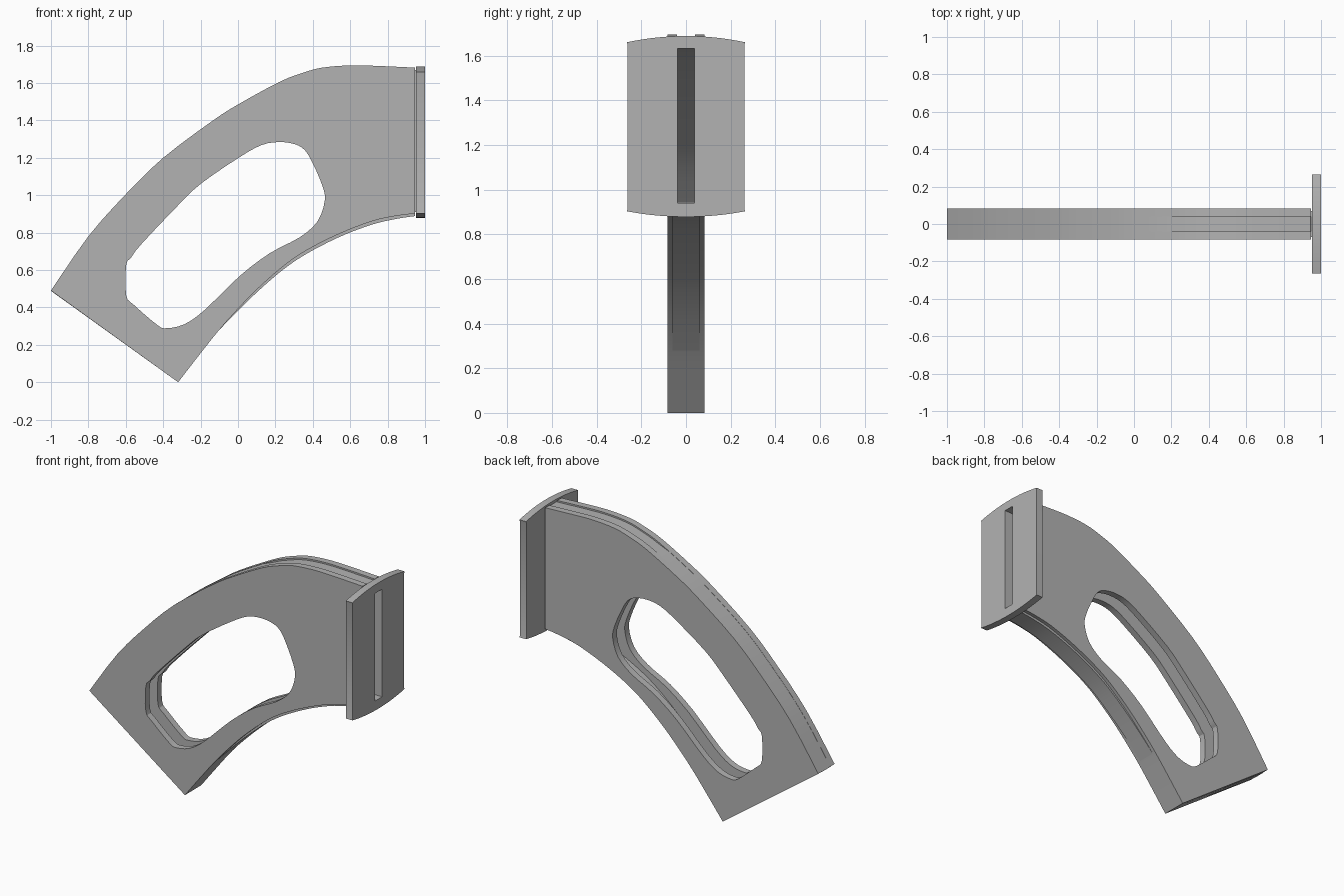
import bpy, bmesh, math
from mathutils import Vector

if "Cube" in bpy.data.objects:
    bpy.data.objects.remove(bpy.data.objects["Cube"])

grey = bpy.data.materials.new("plain_grey")
grey.diffuse_color = (0.45, 0.45, 0.45, 1)
grey.use_nodes = True
grey.node_tree.nodes["Principled BSDF"].inputs["Base Color"].default_value = grey.diffuse_color


def smooth(pts, closed=False, n=3):
    """Catmull-Rom curve through the points."""
    p = [Vector(q) for q in pts]
    out, k = [], len(p)
    for i in range(k if closed else k - 1):
        if closed:
            a, b, c, d = (p[(i + j) % k] for j in (-1, 0, 1, 2))
        else:
            a, b, c, d = p[max(i - 1, 0)], p[i], p[i + 1], p[min(i + 2, k - 1)]
        for s in range(n):
            t = s / n
            out.append(0.5 * (2 * b + (c - a) * t + (2 * a - 5 * b + 4 * c - d) * t * t
                              + (3 * b - a - 3 * c + d) * t ** 3))
    if not closed:
        out.append(p[-1])
    return out


def prism(name, loops, lo, hi, axis):
    """Fill outline and holes, then extrude along x or y."""
    bm = bmesh.new()
    for loop in loops:
        vs = [bm.verts.new((u, lo, w) if axis == 'y' else (lo, u, w)) for u, w in loop]
        for i, v in enumerate(vs):
            bm.edges.new((v, vs[(i + 1) % len(vs)]))
    bmesh.ops.triangle_fill(bm, edges=bm.edges[:], use_beauty=True)
    ext = bmesh.ops.extrude_face_region(bm, geom=bm.faces[:], use_keep_orig=True)
    move = (0, hi - lo, 0) if axis == 'y' else (hi - lo, 0, 0)
    bmesh.ops.translate(bm, vec=move,
                        verts=[g for g in ext["geom"] if isinstance(g, bmesh.types.BMVert)])
    bmesh.ops.recalc_face_normals(bm, faces=bm.faces[:])
    me = bpy.data.meshes.new(name)
    bm.to_mesh(me)
    bm.free()
    me.materials.append(grey)
    ob = bpy.data.objects.new(name, me)
    bpy.context.collection.objects.link(ob)
    bpy.ops.object.select_all(action='DESELECT')
    ob.select_set(True)
    bpy.context.view_layer.objects.active = ob
    bpy.ops.object.shade_smooth_by_angle(angle=math.radians(25))
    return ob


# Side profile of the arm
outer = smooth([(-1, .49), (-.8, .78), (-.6, 1.005), (-.4, 1.2), (-.14, 1.395), (0, 1.485),
                (.22, 1.605), (.34, 1.652), (.45, 1.682), (.6, 1.694), (.75, 1.691), (.945, 1.682)])
inner = smooth([(-.32, 0), (-.2, .155), (-.1, .28), (0, .392), (.1, .495), (.22, .602), (.32, .677),
                (.44, .745), (.58, .81), (.73, .865), (.85, .89), (.945, .902)])
lower = smooth([(-.1, .28), (0, .383), (.1, .48), (.22, .585), (.32, .658), (.44, .727),
                (.58, .793), (.73, .847), (.85, .874), (.945, .888)])
hole = smooth([(-.598, .626), (-.598, .465), (-.555, .412), (-.43, .305), (-.38, .289), (-.287, .31),
               (-.18, .385), (.008, .567), (.17, .69), (.33, .775), (.426, .861), (.464, .973),
               (.45, 1.053), (.4, 1.17), (.357, 1.241), (.303, 1.273), (.22, 1.284), (.126, 1.268),
               (.008, 1.203), (-.195, 1.064), (-.314, .952), (-.517, .738), (-.57, .668)], True)

# Two side plates with the opening
for side, lo, hi in (("front", -.083, -.04), ("back", .04, .083)):
    prism(side + "_side_plate", [outer[::-1] + inner, hole], lo, hi, 'y')


def inset(path, d):
    """Shift an open path to its left by d."""
    res = []
    for i, p in enumerate(path):
        t = (path[min(i + 1, len(path) - 1)] - path[max(i - 1, 0)]).normalized()
        res.append(p + Vector((-t.y, t.x)) * d)
    return res


# Rim between the plates: a hollow channel, closed at the lower end
rim = [p - Vector((0, .01 if p.x > .2 else .002)) for p in outer[::-1]] + inner
prism("channel_rim", [rim + inset(rim, .042)[::-1]], -.04, .04, 'y')

# Raised strip along the underside
start = [p for p in inner if p.x >= -.1001]
prism("underside_strip", [lower + [p + Vector((0, .008)) for p in start[::-1]]], -.06, .06, 'y')

# End flange with bowed top and bottom and a slot through it
ys = [-.265 + .53 * i / 16 for i in range(17)]
bottom = [(y, .878 + .025 * (y / .265) ** 2) for y in ys]
top = [(y, 1.688 - .028 * (y / .265) ** 2) for y in ys[::-1]]
flange = bottom + [(.262, .912), (.262, 1.65)] + top + [(-.262, 1.65), (-.262, .912)]
slot = [(-.037, .94), (.037, .94), (.037, 1.632), (-.037, 1.632)]
prism("end_flange", [flange, slot], .953, 1.0, 'x')

# Short neck joining arm and flange around the slot
neck = [(-.07, .91), (.07, .91), (.07, 1.67), (-.07, 1.67)]
prism("flange_neck", [neck, slot], .935, .956, 'x')
